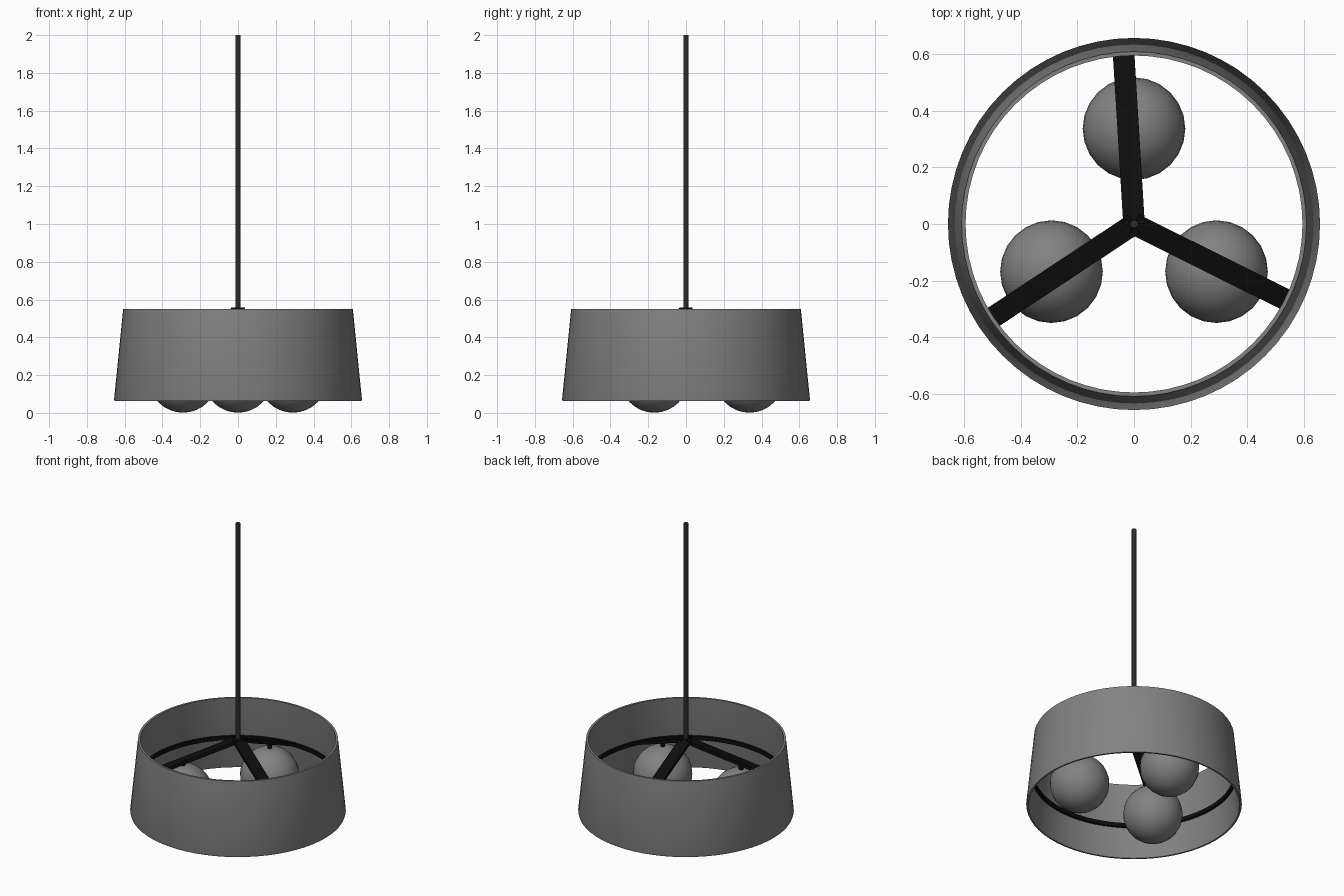
import bpy, bmesh, math
from mathutils import Matrix, Vector

if "Cube" in bpy.data.objects:
    bpy.data.objects.remove(bpy.data.objects["Cube"])


def material(name, v):
    m = bpy.data.materials.new(name)
    m.diffuse_color = (v, v, v, 1)
    m.use_nodes = True
    m.node_tree.nodes["Principled BSDF"].inputs["Base Color"].default_value = m.diffuse_color
    return m


GREY = material("mid grey", 0.225)
DARK = material("dark grey", 0.025)
BLACK = material("black", 0.004)


def finish(bm, name, mat, smooth=True):
    bmesh.ops.recalc_face_normals(bm, faces=bm.faces[:])
    me = bpy.data.meshes.new(name)
    bm.to_mesh(me)
    bm.free()
    me.materials.append(mat)
    ob = bpy.data.objects.new(name, me)
    bpy.context.collection.objects.link(ob)
    if smooth:
        bpy.ops.object.select_all(action='DESELECT')
        ob.select_set(True)
        bpy.context.view_layer.objects.active = ob
        bpy.ops.object.shade_smooth_by_angle(angle=math.radians(35))
    return ob


def lathe(name, profile, mat, n=64):
    """Spin a closed (radius, z) profile around the z axis."""
    bm = bmesh.new()
    rings = []
    for i in range(n):
        a = 2 * math.pi * i / n
        rings.append([bm.verts.new((r * math.cos(a), r * math.sin(a), z)) for r, z in profile])
    k = len(profile)
    for i in range(n):
        p, q = rings[i], rings[(i + 1) % n]
        for j in range(k):
            bm.faces.new((p[j], q[j], q[(j + 1) % k], p[(j + 1) % k]))
    return finish(bm, name, mat)


def cylinder(name, r, x, y, z0, z1, mat, n):
    bm = bmesh.new()
    bmesh.ops.create_cone(bm, cap_ends=True, segments=n, radius1=r, radius2=r, depth=z1 - z0,
                          matrix=Matrix.Translation((x, y, (z0 + z1) / 2)))
    return finish(bm, name, mat)


# Tapered open shade with thin wall and softened lower edge
lathe("shade", [(0.608, 0.55), (0.656, 0.072), (0.653, 0.062), (0.642, 0.062),
                (0.639, 0.072), (0.594, 0.55)], GREY)

# Support ring inside the shade
lathe("support_ring", [(0.606, 0.262), (0.625, 0.262), (0.625, 0.288), (0.606, 0.288)], BLACK)

# Hanging rod
cylinder("rod", 0.014, 0, 0, 0.535, 2.0, DARK, 16)

# Three sloping arms, each with a globe underneath
top, end, reach = 0.557, 0.285, 0.618
for i in range(3):
    a = math.radians(93.5 + 120 * i)
    bm = bmesh.new()
    profile = [(0, top), (reach, end), (reach, end - 0.022), (0, top - 0.022)]
    sides = [[bm.verts.new((x, y, z)) for x, z in profile] for y in (-0.038, 0.038)]
    bm.faces.new(sides[0])
    bm.faces.new(sides[1])
    for j in range(4):
        k = (j + 1) % 4
        bm.faces.new((sides[0][j], sides[0][k], sides[1][k], sides[1][j]))
    bmesh.ops.rotate(bm, verts=bm.verts[:], cent=(0, 0, 0), matrix=Matrix.Rotation(a, 3, 'Z'))
    finish(bm, f"arm_{i + 1}", BLACK, smooth=False)

    b = math.radians(90 + 120 * i)
    c = Vector((0.336 * math.cos(b), 0.336 * math.sin(b), 0.182))
    bm = bmesh.new()
    bmesh.ops.create_uvsphere(bm, u_segments=24, v_segments=16, radius=0.181,
                              matrix=Matrix.Translation(c))
    finish(bm, f"globe_{i + 1}", GREY)
    # Small holder hidden beneath the arm
    cylinder(f"globe_holder_{i + 1}", 0.014, c.x, c.y, 0.355, 0.395, BLACK, 12)
